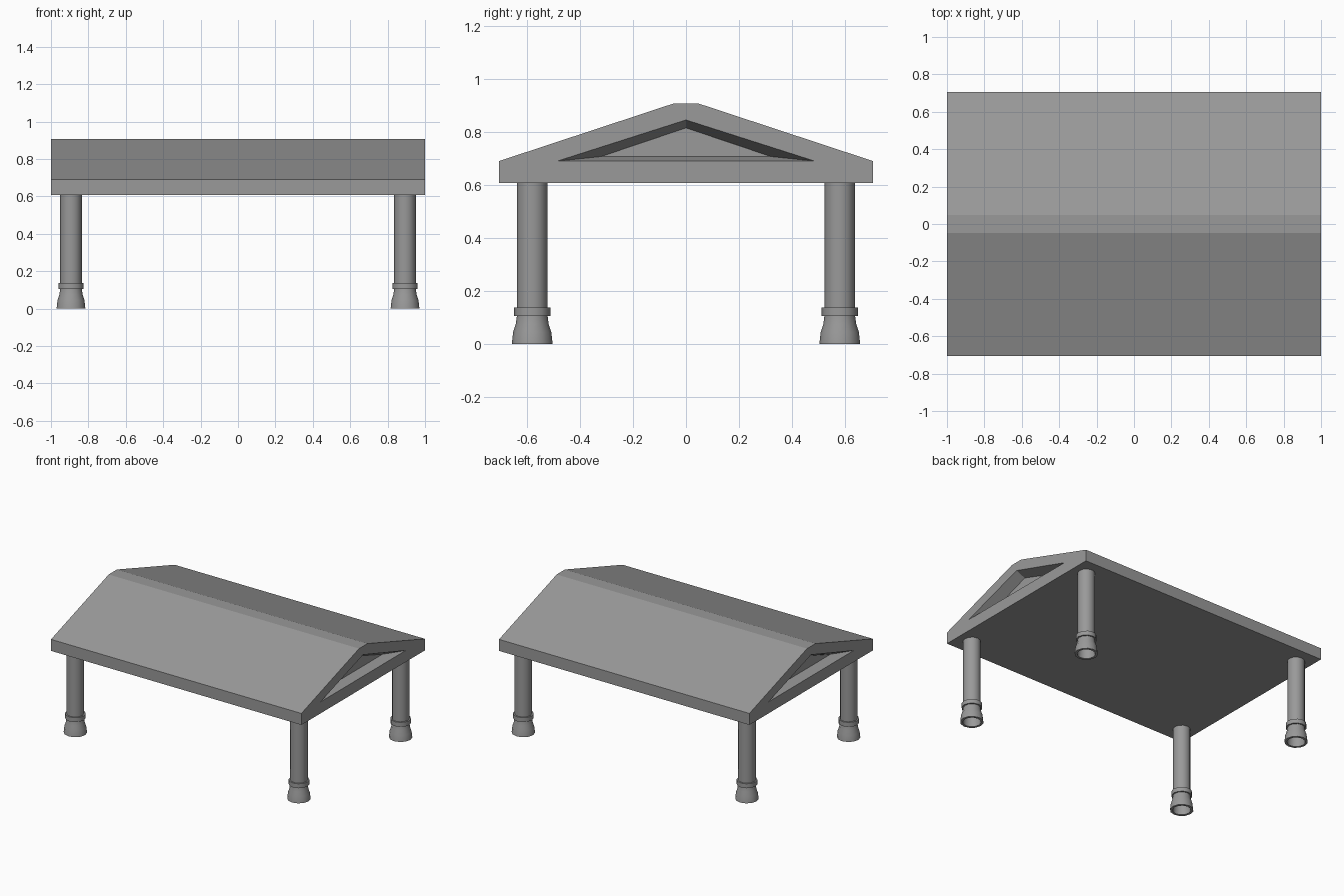
import bpy, bmesh, math

default = bpy.data.objects.get("Cube")
if default:
    bpy.data.objects.remove(default, do_unlink=True)

stone = bpy.data.materials.new("grey stone")
stone.use_nodes = True
GREY = (0.32, 0.32, 0.32, 1)
stone.diffuse_color = GREY
stone.node_tree.nodes["Principled BSDF"].inputs["Base Color"].default_value = GREY


def finish(bm, name):
    bmesh.ops.recalc_face_normals(bm, faces=bm.faces)
    mesh = bpy.data.meshes.new(name)
    bm.to_mesh(mesh)
    bm.free()
    mesh.materials.append(stone)
    obj = bpy.data.objects.new(name, mesh)
    bpy.context.collection.objects.link(obj)
    return obj


# Roof: gabled slab outline, with a sloped triangular recess in each end
OUTLINE = [(-0.705, 0.607), (0.705, 0.607), (0.705, 0.69),
           (0.047, 0.907), (-0.047, 0.907), (-0.705, 0.69)]
RIM = [(-0.485, 0.69), (0.485, 0.69), (0, 0.845)]
PANEL = [(-0.32, 0.707), (0.32, 0.707), (0, 0.815)]
DEPTH = 0.07

bm = bmesh.new()
outlines = []
for side in (-1, 1):
    outer = [bm.verts.new((side, y, z)) for y, z in OUTLINE]
    rim = [bm.verts.new((side, y, z)) for y, z in RIM]
    panel = [bm.verts.new((side * (1 - DEPTH), y, z)) for y, z in PANEL]
    outlines.append(outer)
    # gable frame around the recess
    a, b, c, d, e, f = outer
    left, right, apex = rim
    for face in ((a, b, right, left), (b, c, right), (c, d, apex, right),
                 (d, e, apex), (e, f, left, apex), (f, a, left)):
        bm.faces.new(face)
    # recess walls and back panel
    for i in range(3):
        j = (i + 1) % 3
        bm.faces.new((rim[i], rim[j], panel[j], panel[i]))
    bm.faces.new(panel)
for i in range(6):
    j = (i + 1) % 6
    bm.faces.new((outlines[0][i], outlines[0][j], outlines[1][j], outlines[1][i]))
finish(bm, "roof")

# Columns: lathed shaft, collar and flared hollow foot
PROFILE = [(0, 0.12), (0.053, 0.12), (0.06, 0), (0.077, 0), (0.072, 0.045),
           (0.062, 0.075), (0.058, 0.105), (0.068, 0.105), (0.068, 0.137),
           (0.058, 0.137), (0.058, 0.607)]


def column(name, x, y):
    bm = bmesh.new()
    verts = [bm.verts.new((r, 0, z)) for r, z in PROFILE]
    edges = [bm.edges.new(pair) for pair in zip(verts, verts[1:])]
    bmesh.ops.spin(bm, geom=verts + edges, cent=(0, 0, 0), axis=(0, 0, 1),
                   angle=math.tau, steps=12, use_merge=True)
    bmesh.ops.remove_doubles(bm, verts=bm.verts, dist=0.0005)
    obj = finish(bm, name)
    obj.location = (x, y, 0)
    bpy.ops.object.select_all(action="DESELECT")
    obj.select_set(True)
    bpy.context.view_layer.objects.active = obj
    bpy.ops.object.shade_smooth_by_angle(angle=math.radians(35))


for depth_name, y in (("front", -0.58), ("back", 0.58)):
    for side_name, x in (("left", 0.893), ("right", -0.893)):
        column(f"{depth_name}_{side_name}_column", x, y)
